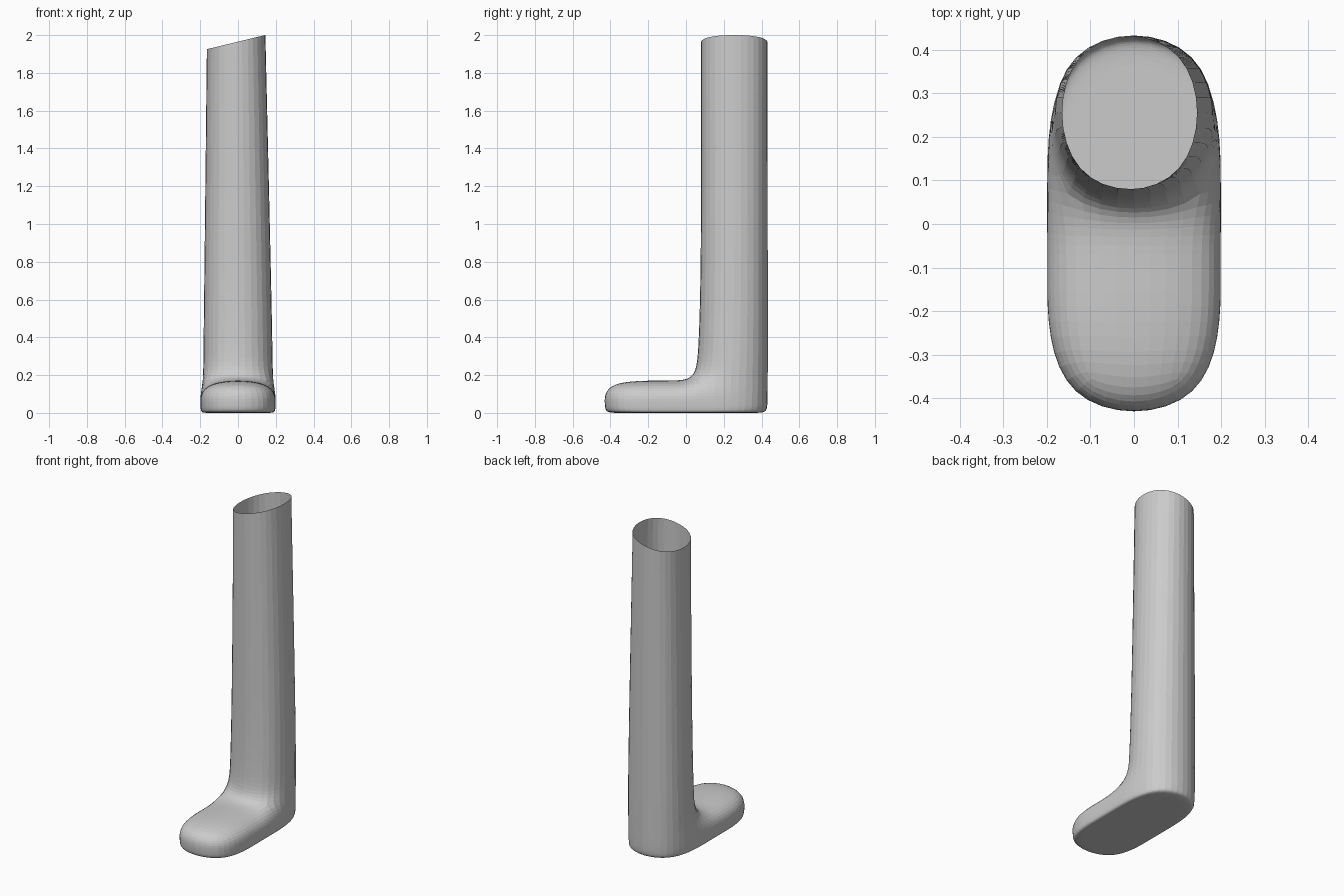
import bpy
import bmesh

cube = bpy.data.objects.get("Cube")
if cube:
    bpy.data.objects.remove(cube, do_unlink=True)

# Boot colour
grey = bpy.data.materials.new("light_grey")
grey.use_nodes = True
colour = (0.6, 0.6, 0.6, 1)
grey.diffuse_color = colour
grey.node_tree.nodes["Principled BSDF"].inputs["Base Color"].default_value = colour

bm = bmesh.new()


def foot_ring(scale, z):
    """Loop around the foot, counter-clockwise from the toe's left corner."""
    ys = [-0.447 * scale, -0.08, 0.03, 0.45 * scale]
    w = 0.2 * scale
    return ([bm.verts.new((w, y, z)) for y in ys]
            + [bm.verts.new((-w, y, z)) for y in reversed(ys)])


def leg_ring(centre, half, front, back, z, slope=0):
    """Four-cornered loop around the leg, optionally slanted across x."""
    corners = [(half, front), (half, back), (-half, back), (-half, front)]
    return [bm.verts.new((centre + x, y, z + slope * x)) for x, y in corners]


def bridge(low, high):
    n = len(low)
    for i in range(n):
        j = (i + 1) % n
        bm.faces.new((low[i], low[j], high[j], high[i]))


# Foot: sole, rounded sole edge and side wall
foot = [foot_ring(0.8, 0), foot_ring(0.975, 0),
        foot_ring(1, 0.03), foot_ring(1, 0.177)]
for low, high in zip(foot, foot[1:]):
    bridge(low, high)
sole, top = foot[0], foot[-1]
for i in range(3):
    bm.faces.new((sole[7 - i], sole[6 - i], sole[i + 1], sole[i]))
for i in range(2):
    bm.faces.new((top[i], top[i + 1], top[6 - i], top[7 - i]))

# Leg: rises from the heel to an open slanted rim
leg = [top[2:6],
       leg_ring(0, 0.2, 0.05, 0.45, 0.3),
       leg_ring(-0.002, 0.191, 0.065, 0.449, 0.8),
       leg_ring(-0.01, 0.169, 0.064, 0.447, 1.963, 0.242)]
for low, high in zip(leg, leg[1:]):
    bridge(low, high)

mesh = bpy.data.meshes.new("boot")
bm.to_mesh(mesh)
bm.free()
mesh.materials.append(grey)
boot = bpy.data.objects.new("boot", mesh)
bpy.context.collection.objects.link(boot)

# Rounded form
rounding = boot.modifiers.new("rounding", 'SUBSURF')
rounding.levels = rounding.render_levels = 3
